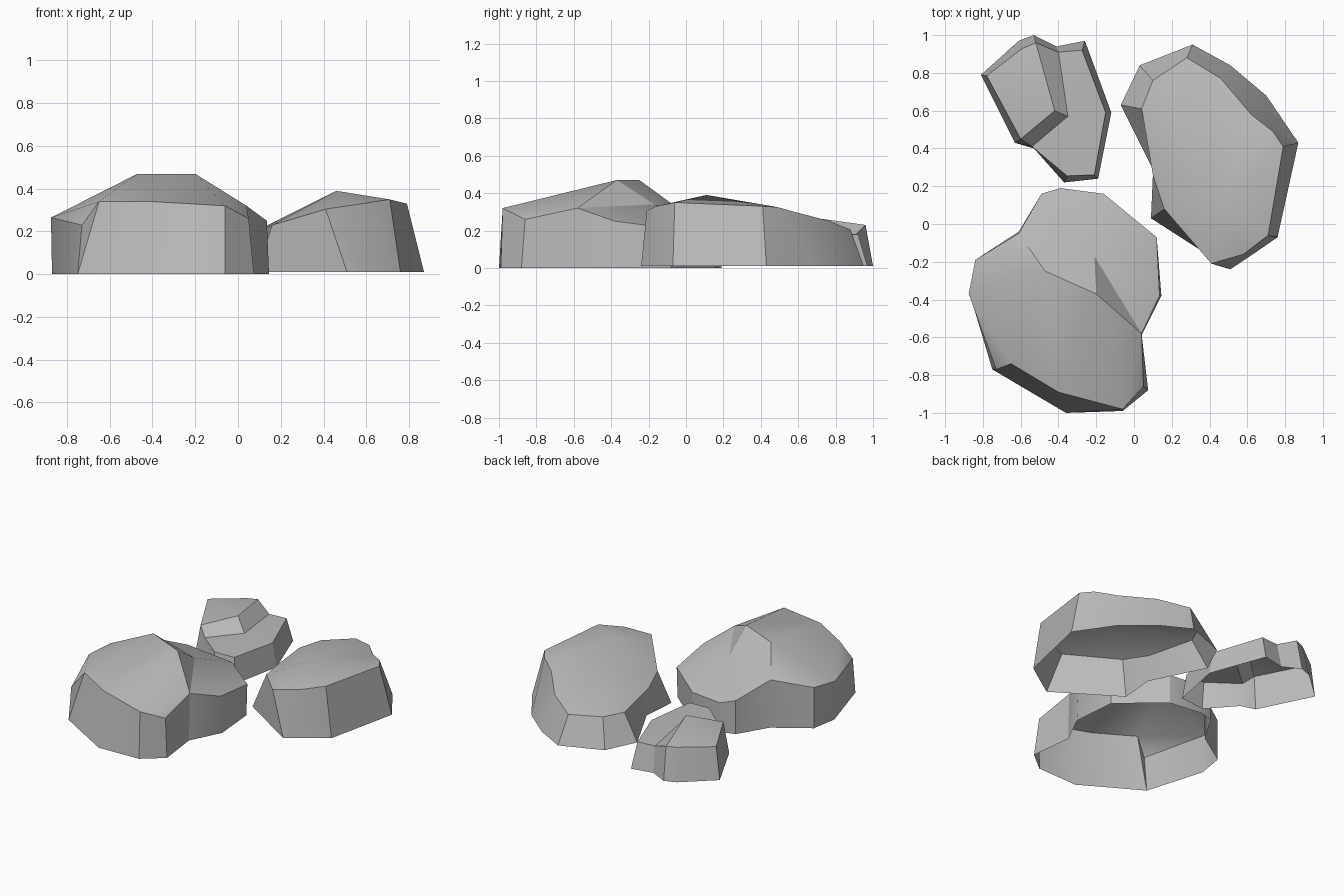
import bpy
import bmesh
import math

default_cube = bpy.data.objects.get("Cube")
if default_cube:
    bpy.data.objects.remove(default_cube, do_unlink=True)

# One plain stone colour
stone = bpy.data.materials.new("stone grey")
stone.use_nodes = True
stone_colour = (0.5, 0.5, 0.5, 1.0)
stone.diffuse_color = stone_colour
stone.node_tree.nodes["Principled BSDF"].inputs["Base Color"].default_value = stone_colour


def make_rock(name, ground, ring, crests, cap_faces):
    """Open-bottomed stone: wall strip around the ring, then a faceted cap.

    Ring rows hold base x, y and rim x, y, z. Cap faces give rim points by
    number and crest points by name.
    """
    bm = bmesh.new()
    base = [bm.verts.new((bx, by, ground)) for bx, by, *rim in ring]
    rim = [bm.verts.new(tuple(row[2:])) for row in ring]
    crest = {key: bm.verts.new(point) for key, point in crests.items()}

    # Walls
    count = len(ring)
    for i in range(count):
        j = (i + 1) % count
        bm.faces.new((base[i], base[j], rim[j], rim[i]))

    # Cap
    for face in cap_faces:
        bm.faces.new([crest[k] if isinstance(k, str) else rim[k % count] for k in face])

    # Merge shared base corners and face everything outward
    bmesh.ops.remove_doubles(bm, verts=bm.verts[:], dist=0.001)
    bmesh.ops.recalc_face_normals(bm, faces=bm.faces[:])
    if sum(f.normal.z * f.calc_area() for f in bm.faces) < 0:
        bmesh.ops.reverse_faces(bm, faces=bm.faces[:])

    mesh = bpy.data.meshes.new(name)
    bm.to_mesh(mesh)
    bm.free()
    mesh.materials.append(stone)
    rock = bpy.data.objects.new(name, mesh)
    bpy.context.collection.objects.link(rock)

    # Soft facets with crisp breaks
    bpy.ops.object.select_all(action="DESELECT")
    rock.select_set(True)
    bpy.context.view_layer.objects.active = rock
    bpy.ops.object.shade_smooth_by_angle(angle=math.radians(30))


def fan(apex, first, last):
    """Triangles from a crest point to a run of rim points."""
    return [(apex, i, i + 1) for i in range(first, last)]


# Large domed rock with a ridge and a lower rear shoulder
large_ring = [
    (-.87, -.37, -.875, -.37, .265),
    (-.75, -.77, -.73, -.77, .23),
    (-.75, -.77, -.65, -.74, .34),
    (-.36, -1, -.4, -.89, .34),
    (-.06, -.99, -.06, -.98, .32),
    (.075, -.88, .05, -.86, .26),
    (.04, -.59, .04, -.58, .32),
    (.145, -.38, .135, -.38, .25),
    (.12, -.08, .12, -.07, .21),
    (-.16, .16, -.16, .16, .2),
    (-.39, .19, -.39, .19, .2),
    (-.49, .16, -.49, .16, .23),
    (-.61, -.04, -.61, -.05, .325),
    (-.84, -.19, -.84, -.19, .28),
]
large_cap = (
    fan("ridge_left", 12, 14)
    + [("ridge_left", 0, 2), (0, 1, 2)]
    + [("ridge_left", 2, 3), ("ridge_left", 3, "ridge_right")]
    + [("ridge_right", 3, 4), ("ridge_right", 4, 6), (4, 5, 6)]
    + [("ridge_right", 6, "notch")]
    + fan("notch", 6, 12)
    + [("notch", 12, "ridge_left"), ("notch", "ridge_left", "ridge_right")]
)
make_rock(
    "large_rock", 0, large_ring,
    {"ridge_left": (-.47, -.25, .47), "ridge_right": (-.2, -.37, .47), "notch": (-.21, -.17, .34)},
    large_cap,
)

# Long sloping rock
long_ring = [
    (.03, .84, .1, .76, .19),
    (.31, .95, .28, .88, .205),
    (.51, .84, .46, .77, .25),
    (.7, .68, .62, .58, .3),
    (.87, .43, .735, .49, .325),
    (.87, .43, .79, .41, .33),
    (.76, -.07, .71, -.06, .35),
    (.63, -.16, .58, -.16, .33),
    (.51, -.24, .41, -.21, .305),
    (.09, .03, .16, .08, .23),
    (.11, .27, .1, .26, .2),
    (-.07, .63, .04, .61, .18),
]
make_rock("long_rock", .01, long_ring, {"peak": (.46, .11, .39)}, fan("peak", 0, len(long_ring)))

# Small stepped rock: high shelf, riser and low shelf
small_ring = [
    (-.81, .79, -.78, .785, .23),
    (-.63, .43, -.6, .45, .225),
    (-.53, .4, -.54, .41, .17),
    (-.37, .22, -.355, .255, .18),
    (-.19, .24, -.21, .26, .18),
    (-.12, .59, -.15, .59, .17),
    (-.26, .97, -.275, .92, .18),
    (-.41, .94, -.4, .91, .18),
    (-.53, 1, -.52, .96, .23),
    (-.61, .97, -.59, .93, .23),
]
small_cap = (
    fan("step_top", 8, 11)
    + [("step_top", 1, 2, "step_foot"), ("step_foot", 7, 8, "step_top")]
    + fan("step_foot", 2, 7)
)
make_rock(
    "small_rock", .01, small_ring,
    {"step_top": (-.42, .6, .28), "step_foot": (-.35, .57, .19)},
    small_cap,
)
